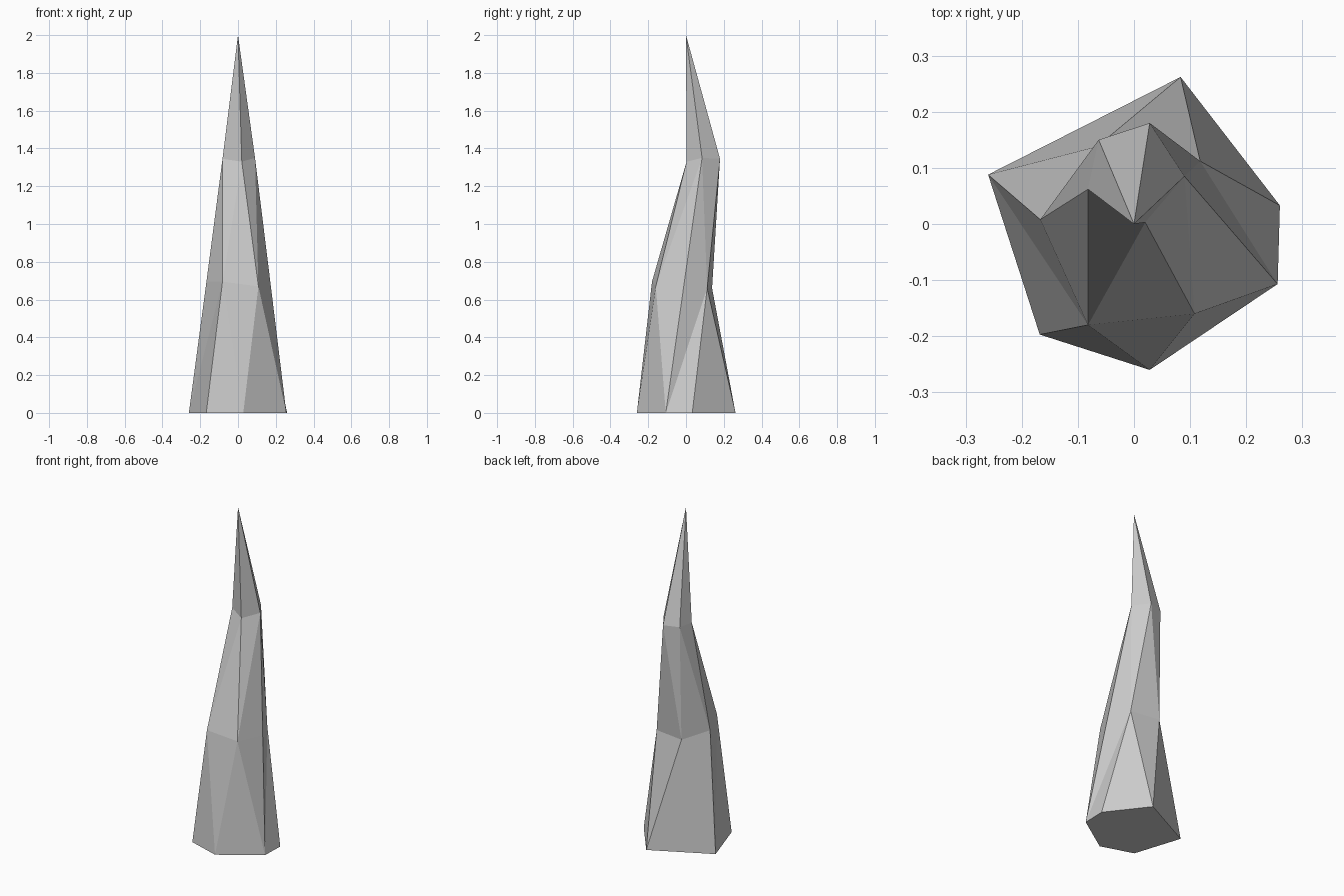
import bpy, bmesh
from mathutils import Vector

if "Cube" in bpy.data.objects:
    bpy.data.objects.remove(bpy.data.objects["Cube"])

# Three irregular cross-sections (counter-clockwise from above) and a tip
BASE = [(-0.168, -0.197, 0), (0.028, -0.26, 0), (0.256, -0.107, 0),
        (0.26, 0.033, 0), (0.083, 0.262, 0), (-0.26, 0.088, 0)]
MID = [(-0.082, -0.18, 0.695), (0.108, -0.16, 0.67), (0.174, -0.012, 0.67),
       (0.118, 0.112, 0.66), (-0.066, 0.138, 0.66), (-0.167, 0.008, 0.695)]
NECK = [(-0.082, 0.062, 1.345), (0.02, 0.003, 1.33), (0.09, 0.085, 1.35),
        (0.028, 0.18, 1.345), (-0.063, 0.15, 1.345)]
TIP = (0, 0, 2)

bm = bmesh.new()


def ring(points):
    return [bm.verts.new(Vector(p)) for p in points]


def band(lower, upper, steps):
    """Triangulated facets between rings; each step advances l(ower) or u(pper)."""
    i = j = 0
    for s in steps:
        a, b = lower[i % len(lower)], upper[j % len(upper)]
        if s == "l":
            i += 1
            bm.faces.new((a, lower[i % len(lower)], b))
        else:
            j += 1
            bm.faces.new((a, upper[j % len(upper)], b))


base, mid, neck, tip = ring(BASE), ring(MID), ring(NECK), ring([TIP])[0]

# Underside, chipped side facets, pointed top
bm.faces.new(base[::-1])
band(base, mid, "luluulluluul")
band(mid, neck, "ulullululul".replace(" ", ""))
for k, v in enumerate(neck):
    bm.faces.new((v, neck[(k + 1) % len(neck)], tip))

bmesh.ops.recalc_face_normals(bm, faces=bm.faces)
mesh = bpy.data.meshes.new("rock_spike")
bm.to_mesh(mesh)
bm.free()
bpy.context.collection.objects.link(bpy.data.objects.new("rock_spike", mesh))
